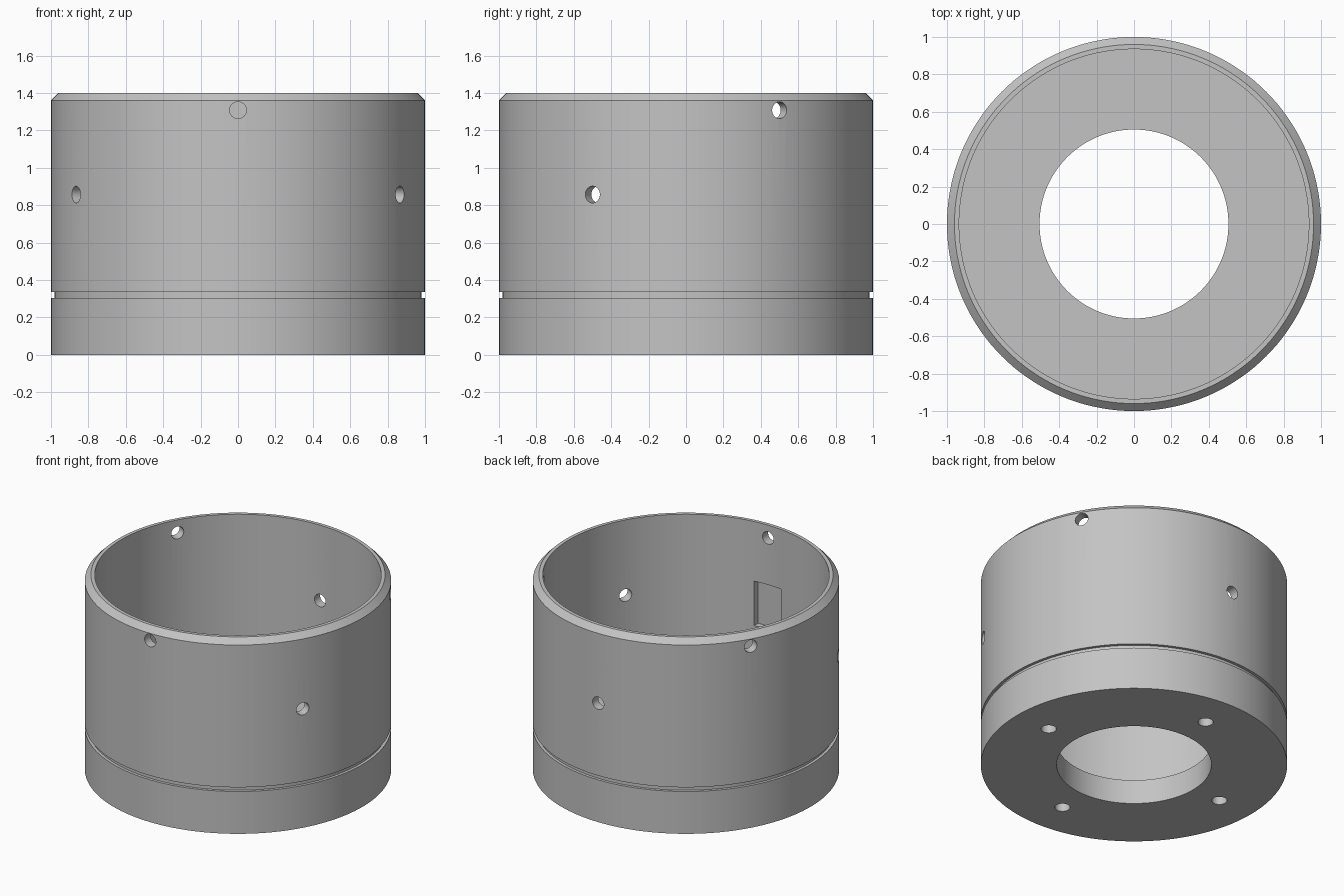
import bpy, bmesh
from math import radians, pi
from mathutils import Matrix, Vector

default = bpy.data.objects.get("Cube")
if default:
    bpy.data.objects.remove(default, do_unlink=True)

SEGMENTS = 144
OUTER, INNER, BORE = 1.0, 0.935, 0.505
HEIGHT, FLOOR = 1.4, 0.175

metal = bpy.data.materials.new("plain grey")
metal.use_nodes = True
grey = (0.55, 0.55, 0.55, 1)
metal.diffuse_color = grey
metal.node_tree.nodes["Principled BSDF"].inputs["Base Color"].default_value = grey


def make_object(name, bm):
    bmesh.ops.recalc_face_normals(bm, faces=bm.faces)
    mesh = bpy.data.meshes.new(name)
    bm.to_mesh(mesh)
    bm.free()
    mesh.materials.append(metal)
    obj = bpy.data.objects.new(name, mesh)
    bpy.context.collection.objects.link(obj)
    return obj


# Turned cup: bored floor, thin wall, outer groove and chamfered rim
profile = [(BORE, 0), (OUTER, 0), (OUTER, 0.305), (0.98, 0.305),
           (0.98, 0.335), (OUTER, 0.335), (OUTER, 1.36), (0.96, HEIGHT),
           (INNER, HEIGHT), (INNER, FLOOR), (BORE, FLOOR)]
bm = bmesh.new()
ring = [bm.verts.new((r, 0, z)) for r, z in profile]
edges = [bm.edges.new((a, b)) for a, b in zip(ring, ring[1:] + ring[:1])]
bmesh.ops.spin(bm, geom=ring + edges, cent=(0, 0, 0), axis=(0, 0, 1),
               angle=2 * pi, steps=SEGMENTS, use_merge=True)
bmesh.ops.remove_doubles(bm, verts=bm.verts, dist=1e-5)
cup = make_object("cup_body", bm)

# All cutters share one helper mesh
bm = bmesh.new()


def drill(angle, distance, z, radius, depth, radial):
    turn = Matrix.Rotation(radians(angle), 4, "Z")
    place = turn @ Matrix.Translation((distance, 0, z))
    if radial:
        place = place @ Matrix.Rotation(pi / 2, 4, "Y")
    bmesh.ops.create_cone(bm, cap_ends=True, segments=32, radius1=radius,
                          radius2=radius, depth=depth, matrix=place)


# Two staggered rows of three holes through the wall
for k in range(3):
    drill(30 + 120 * k, 0.97, 1.308, 0.045, 0.3, True)
    drill(90 + 120 * k, 0.97, 0.857, 0.045, 0.3, True)

# Four blind holes under the floor
for k in range(4):
    drill(90 * k, 0.727, 0, 0.05, 0.24, False)

# Shallow rectangular pocket inside the front wall
size = Vector((0.214, 0.2, 0.32))
bmesh.ops.create_cube(bm, size=1, matrix=Matrix.Translation((0, -0.875, 0.81))
                      @ Matrix.Diagonal(size.to_4d()))
cutter = make_object("hole_cutter", bm)
cutter.hide_render = True

cut = cup.modifiers.new("holes", "BOOLEAN")
cut.operation = "DIFFERENCE"
cut.solver = "EXACT"
cut.object = cutter

bpy.ops.object.select_all(action="DESELECT")
cup.select_set(True)
bpy.context.view_layer.objects.active = cup
bpy.ops.object.modifier_apply(modifier=cut.name)
bpy.data.objects.remove(cutter, do_unlink=True)
bpy.ops.object.shade_smooth_by_angle(angle=radians(25))
